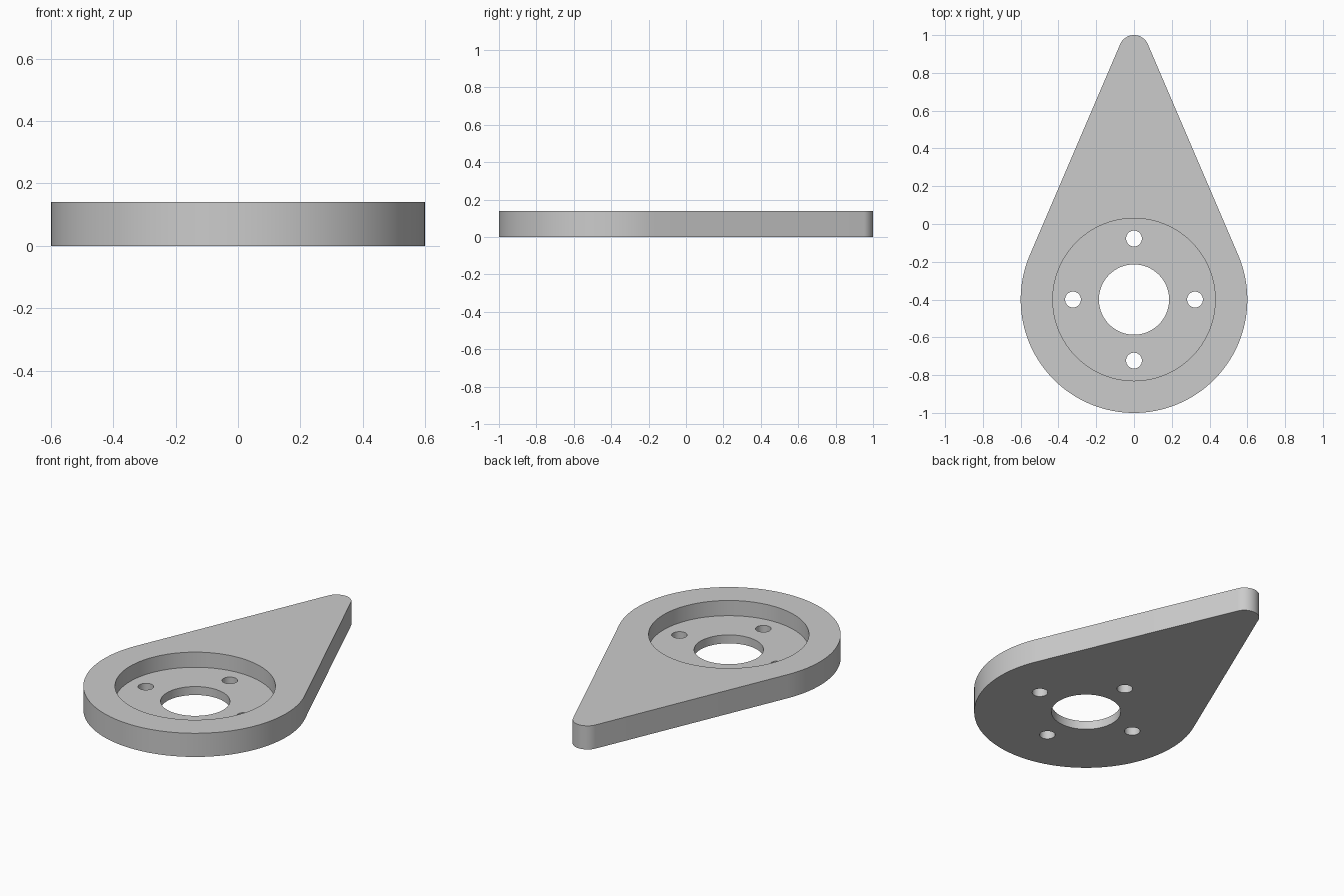
import bpy
import bmesh
from math import asin, cos, sin, pi, radians

cube = bpy.data.objects.get("Cube")
if cube:
    bpy.data.objects.remove(cube, do_unlink=True)

HEIGHT, FLOOR = 0.14, 0.05
HUB_Y, HUB_R = -0.4, 0.6
TIP_Y, TIP_R = 0.92, 0.08
POCKET_R, BORE_R = 0.43, 0.186
BOLT_R, BOLT_RING = 0.042, 0.323

grey = bpy.data.materials.new("plain grey")
grey.use_nodes = True
grey.diffuse_color = (0.6, 0.6, 0.6, 1)
grey.node_tree.nodes["Principled BSDF"].inputs["Base Color"].default_value = grey.diffuse_color


def arc(y, r, start, end, steps):
    angles = [start + (end - start) * i / steps for i in range(steps + 1)]
    return [(r * cos(a), y + r * sin(a)) for a in angles]


def prism(name, outline, bottom, top):
    bm = bmesh.new()
    face = bm.faces.new([bm.verts.new((x, y, bottom)) for x, y in outline])
    raised = bmesh.ops.extrude_face_region(bm, geom=[face])["geom"]
    verts = [v for v in raised if isinstance(v, bmesh.types.BMVert)]
    bmesh.ops.translate(bm, verts=verts, vec=(0, 0, top - bottom))
    bmesh.ops.recalc_face_normals(bm, faces=bm.faces[:])
    mesh = bpy.data.meshes.new(name)
    bm.to_mesh(mesh)
    bm.free()
    mesh.materials.append(grey)
    obj = bpy.data.objects.new(name, mesh)
    bpy.context.collection.objects.link(obj)
    return obj


def cut_hole(body, x, y, r, bottom, steps):
    outline = [(x + px, py) for px, py in arc(y, r, 0, 2 * pi, steps)[:-1]]
    cutter = prism("hole_cutter", outline, bottom, HEIGHT + 0.1)
    cutter.hide_render = True
    mod = body.modifiers.new("hole", 'BOOLEAN')
    mod.operation = 'DIFFERENCE'
    mod.solver = 'EXACT'
    mod.object = cutter
    bpy.ops.object.modifier_apply(modifier=mod.name)
    bpy.data.objects.remove(cutter, do_unlink=True)


# Teardrop plate: two arcs joined by their common tangents
tangent = asin((HUB_R - TIP_R) / (TIP_Y - HUB_Y))
outline = arc(TIP_Y, TIP_R, tangent, pi - tangent, 24)
outline += arc(HUB_Y, HUB_R, pi - tangent, 2 * pi + tangent, 96)
plate = prism("teardrop_plate", outline, 0, HEIGHT)
bpy.ops.object.select_all(action='DESELECT')
plate.select_set(True)
bpy.context.view_layer.objects.active = plate

# Round pocket, centre bore and four bolt holes
cut_hole(plate, 0, HUB_Y, POCKET_R, FLOOR, 96)
cut_hole(plate, 0, HUB_Y, BORE_R, -0.1, 64)
for i in range(4):
    a = i * pi / 2
    cut_hole(plate, BOLT_RING * cos(a), HUB_Y + BOLT_RING * sin(a), BOLT_R, -0.1, 32)

bpy.ops.object.shade_smooth_by_angle(angle=radians(30))
